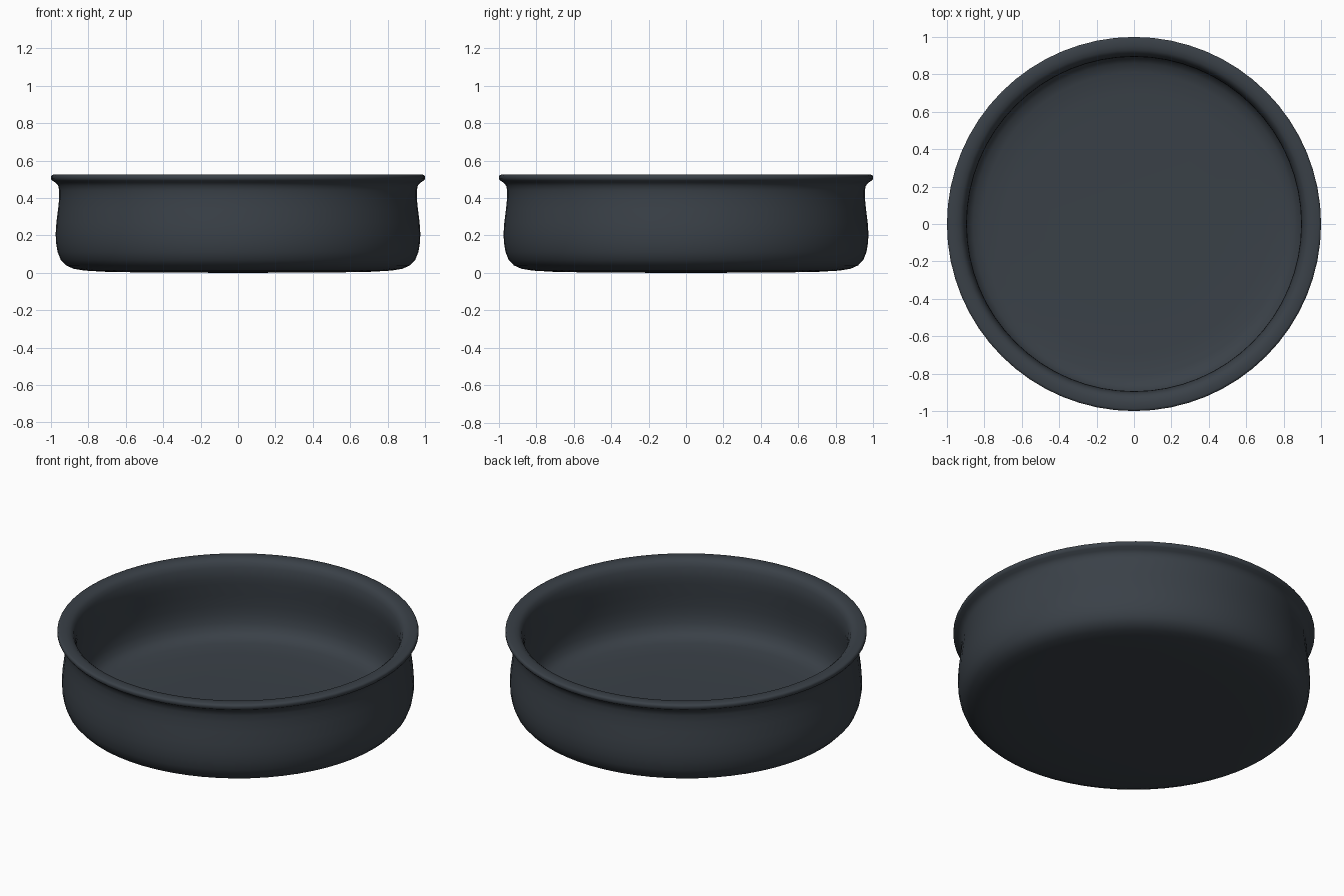
import bpy, bmesh, math

cube = bpy.data.objects.get("Cube")
if cube:
    bpy.data.objects.remove(cube, do_unlink=True)

SEGMENTS = 64

# Single slate colour
slate = bpy.data.materials.new("dark slate")
slate.use_nodes = True
colour = (0.042, 0.052, 0.064, 1.0)
slate.diffuse_color = colour
slate.node_tree.nodes["Principled BSDF"].inputs["Base Color"].default_value = colour

# Cross-section (radius, height), from the underside centre round to the floor centre
outside = [(0, 0), (0.45, 0.001), (0.70, 0.005), (0.82, 0.012), (0.88, 0.022),
           (0.92, 0.04), (0.948, 0.07), (0.964, 0.11), (0.973, 0.16), (0.975, 0.21),
           (0.971, 0.27), (0.962, 0.34), (0.956, 0.40), (0.956, 0.44), (0.961, 0.465)]
rim = [(0.975, 0.482), (0.993, 0.493), (1.0, 0.502), (1.0, 0.514), (0.997, 0.521),
       (0.988, 0.525), (0.955, 0.525), (0.93, 0.52), (0.912, 0.505), (0.902, 0.48)]
inside = [(0.896, 0.45), (0.894, 0.42), (0.897, 0.38), (0.905, 0.31), (0.912, 0.24),
          (0.912, 0.19), (0.905, 0.14), (0.888, 0.10), (0.86, 0.074), (0.81, 0.06),
          (0.70, 0.052), (0.45, 0.05), (0, 0.05)]

# Revolve the cross-section into the dish
bm = bmesh.new()
verts = [bm.verts.new((r, 0, z)) for r, z in outside + rim + inside]
edges = [bm.edges.new(pair) for pair in zip(verts, verts[1:])]
bmesh.ops.spin(bm, geom=verts + edges, cent=(0, 0, 0), axis=(0, 0, 1),
               angle=math.tau, steps=SEGMENTS, use_duplicate=False)
bmesh.ops.remove_doubles(bm, verts=bm.verts, dist=0.0005)
bmesh.ops.recalc_face_normals(bm, faces=bm.faces)

mesh = bpy.data.meshes.new("round_dish")
bm.to_mesh(mesh)
bm.free()
mesh.materials.append(slate)

dish = bpy.data.objects.new("round_dish", mesh)
bpy.context.collection.objects.link(dish)

# Smooth shading that keeps any sharp edges
bpy.ops.object.select_all(action='DESELECT')
dish.select_set(True)
bpy.context.view_layer.objects.active = dish
bpy.ops.object.shade_smooth_by_angle(angle=math.radians(50))
